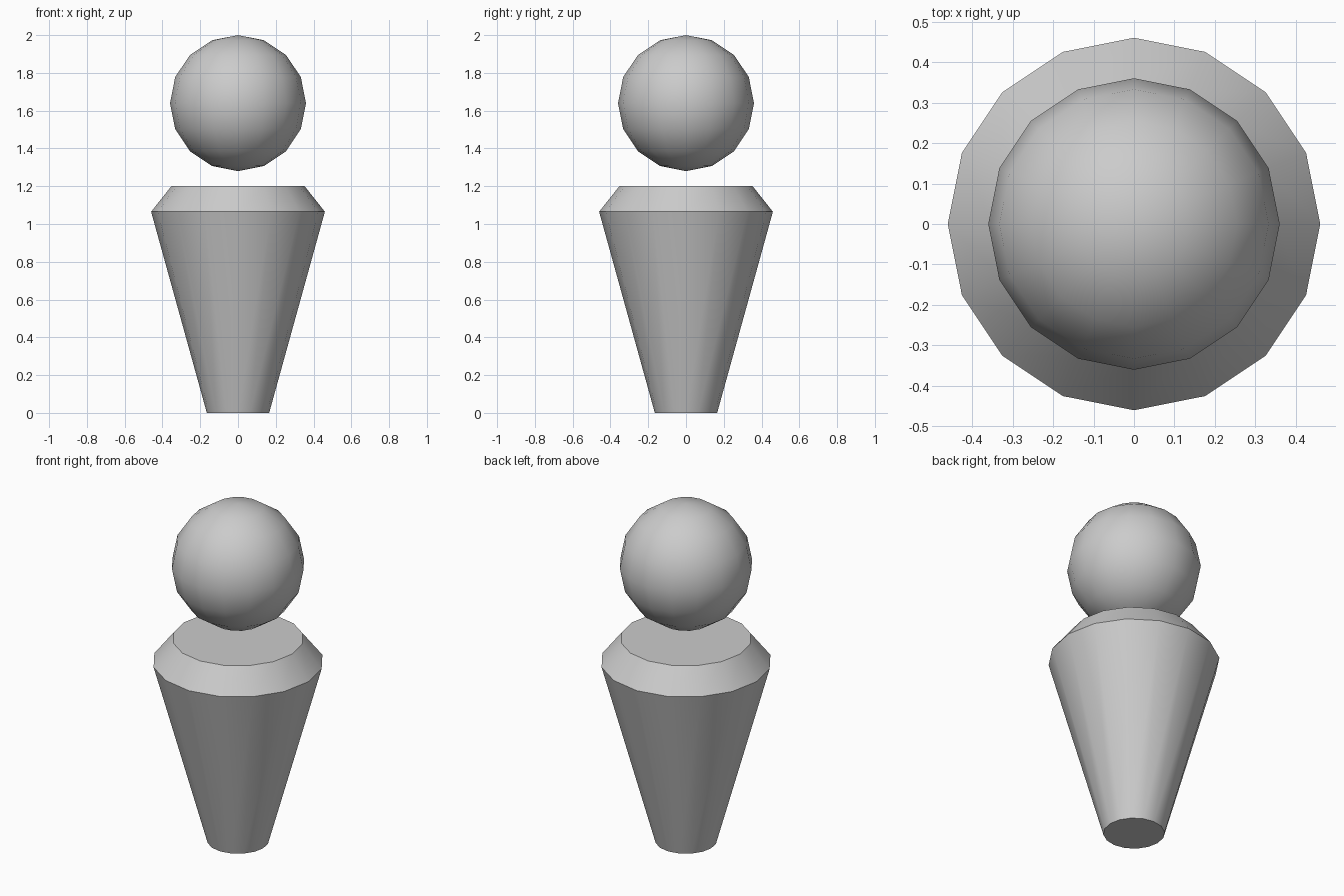
import bpy, bmesh
from math import cos, sin, tau, radians

if "Cube" in bpy.data.objects:
    bpy.data.objects.remove(bpy.data.objects["Cube"])

SIDES = 16


def finish(bm, name, z=0.0):
    bmesh.ops.recalc_face_normals(bm, faces=bm.faces)
    mesh = bpy.data.meshes.new(name)
    bm.to_mesh(mesh)
    bm.free()
    obj = bpy.data.objects.new(name, mesh)
    bpy.context.collection.objects.link(obj)
    obj.location.z = z
    bpy.ops.object.select_all(action='DESELECT')
    obj.select_set(True)
    bpy.context.view_layer.objects.active = obj
    bpy.ops.object.shade_smooth_by_angle(angle=radians(35))
    return obj


# Tapered body with sloped shoulders: (radius, height) profile
profile = [(0.165, 0.0), (0.46, 1.065), (0.353, 1.2)]
bm = bmesh.new()
rings = [[bm.verts.new((r * cos(tau * i / SIDES), r * sin(tau * i / SIDES), z))
          for i in range(SIDES)] for r, z in profile]
for low, high in zip(rings, rings[1:]):
    for i in range(SIDES):
        j = (i + 1) % SIDES
        bm.faces.new((low[i], low[j], high[j], high[i]))
bm.faces.new(rings[0][::-1])
bm.faces.new(rings[-1])
finish(bm, "body")

# Floating round head
bm = bmesh.new()
bmesh.ops.create_uvsphere(bm, u_segments=SIDES, v_segments=8, radius=0.36)
finish(bm, "head", 1.64)
